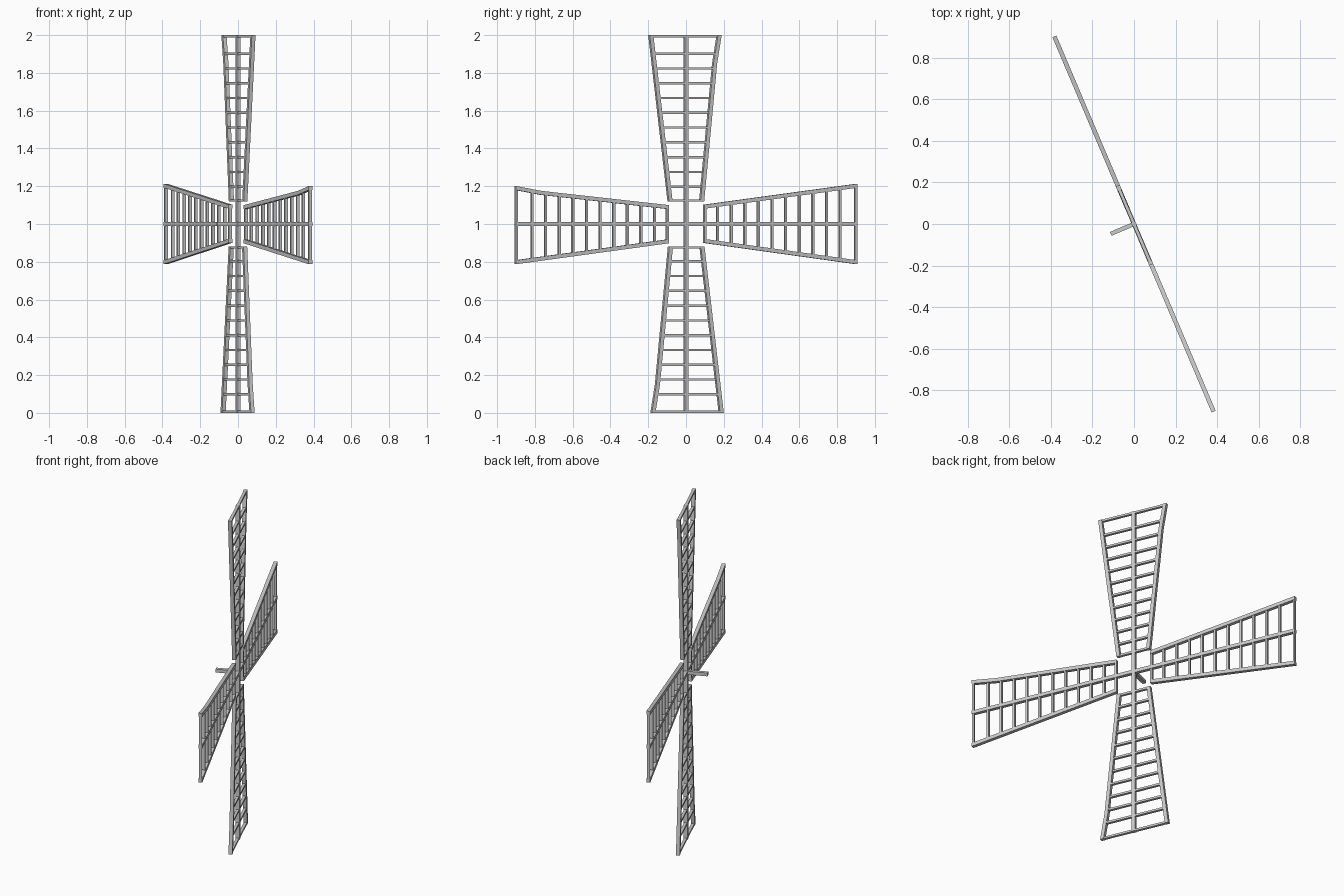
import bpy, bmesh
from math import radians
from mathutils import Matrix

if "Cube" in bpy.data.objects:
    bpy.data.objects.remove(bpy.data.objects["Cube"])

DEPTH = 0.021
# sail plane turned about z, hub at z = 1
PLACE = Matrix.Translation((0, 0, 1)) @ Matrix.Rotation(radians(113), 4, 'Z')


def prism(bm, outline, y0=-DEPTH / 2, y1=DEPTH / 2):
    """Extrude an outline of (lateral, radial) points through the depth."""
    a = [bm.verts.new((v, y0, r)) for v, r in outline]
    b = [bm.verts.new((v, y1, r)) for v, r in outline]
    bm.faces.new(a)
    bm.faces.new(b[::-1])
    n = len(a)
    for i in range(n):
        j = (i + 1) % n
        bm.faces.new((a[j], a[i], b[i], b[j]))


def make(name, bm, matrix):
    bmesh.ops.recalc_face_normals(bm, faces=bm.faces)
    bm.transform(matrix)
    me = bpy.data.meshes.new(name)
    bm.to_mesh(me)
    bm.free()
    ob = bpy.data.objects.new(name, me)
    bpy.context.collection.objects.link(ob)
    return ob


def edge_at(path, r):
    """Lateral position of a rail's outer edge at radius r."""
    for (v0, r0), (v1, r1) in zip(path, path[1:]):
        if r <= r1 or (v1, r1) == path[-1]:
            return v0 + (v1 - v0) * (r - r0) / (r1 - r0)


def sail(name, angle, inner, outer, bent):
    turn = PLACE @ Matrix.Rotation(radians(angle), 4, 'Y')
    bend = inner + (outer - inner) * 0.83
    left = [(-0.102, inner), (-0.213, outer)]
    right = [(0.1, inner), (0.175, bend), (0.201, outer)]
    if not bent:
        right = [(0.1, inner), (0.213, outer)]

    # tapering side rails
    bm = bmesh.new()
    w = 0.021
    prism(bm, left + [(v + w, r) for v, r in reversed(left)])
    prism(bm, right + [(v - w, r) for v, r in reversed(right)])
    make(name + "_rails", bm, turn)

    # central spar from hub to tip
    bm = bmesh.new()
    prism(bm, [(-0.01, 0), (0.01, 0), (0.01, outer), (-0.01, outer)])
    make(name + "_spar", bm, turn)

    # cross slats
    bm = bmesh.new()
    h = 0.006
    rows = [inner + h + max(i * 0.0783 - 0.005, 0) for i in range(11)] + [outer - h]
    for r in rows:
        a, b = edge_at(left, r) + 0.012, edge_at(right, r) - 0.012
        prism(bm, [(a, r - h), (b, r - h), (b, r + h), (a, r + h)], -0.008, 0.008)
    make(name + "_slats", bm, turn)


for name, angle, inner, outer, bent in (
        ("top_sail", 0, 0.118, 1.0, True), ("right_sail", 90, 0.102, 0.982, False),
        ("bottom_sail", 180, 0.118, 1.0, True), ("left_sail", 270, 0.102, 0.982, True)):
    sail(name, angle, inner, outer, bent)

# axle stub behind the hub
bm = bmesh.new()
s = 0.01
prism(bm, [(-s, -s), (s, -s), (s, s), (-s, s)], 0, 0.122)
make("axle", bm, PLACE)
